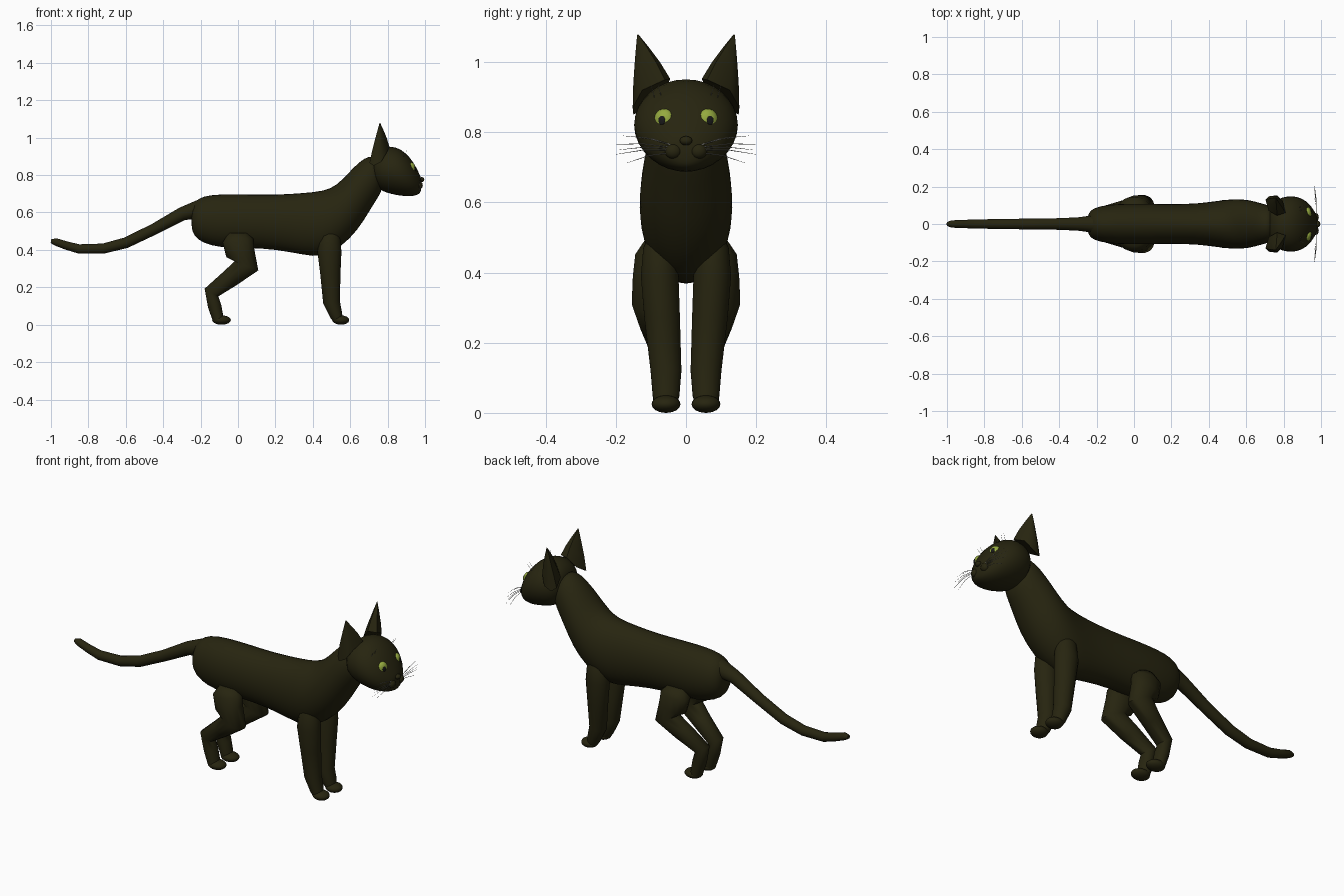
import bpy, bmesh, math
from mathutils import Vector

if "Cube" in bpy.data.objects:
    bpy.data.objects.remove(bpy.data.objects["Cube"])


def material(name, color):
    m = bpy.data.materials.new(name)
    m.use_nodes = True
    m.diffuse_color = (*color, 1)
    bsdf = m.node_tree.nodes["Principled BSDF"]
    bsdf.inputs["Base Color"].default_value = (*color, 1)
    bsdf.inputs["Roughness"].default_value = 0.8
    return m


FUR = material("dark fur", (0.02, 0.018, 0.005))
IRIS = material("green iris", (0.3, 0.4, 0.05))
PUPIL = material("black pupil", (0.01, 0.01, 0.01))
HAIR = material("grey whisker", (0.3, 0.3, 0.28))


def finish(name, bm, mat, angle=60, smooth=0):
    bmesh.ops.recalc_face_normals(bm, faces=bm.faces)
    me = bpy.data.meshes.new(name)
    bm.to_mesh(me)
    bm.free()
    me.materials.append(mat)
    ob = bpy.data.objects.new(name, me)
    bpy.context.collection.objects.link(ob)
    if smooth:
        ob.modifiers.new("Subdivision", "SUBSURF").levels = smooth
        ob.modifiers["Subdivision"].render_levels = smooth
    bpy.ops.object.select_all(action="DESELECT")
    ob.select_set(True)
    bpy.context.view_layer.objects.active = ob
    bpy.ops.object.shade_smooth_by_angle(angle=math.radians(angle))
    return ob


def loft(name, rings, mat=FUR, smooth=0, angle=60):
    """Skin rings of points and close both ends."""
    bm = bmesh.new()
    loops = [[bm.verts.new(p) for p in r] for r in rings]
    n = len(loops[0])
    for a, b in zip(loops, loops[1:]):
        for i in range(n):
            j = (i + 1) % n
            bm.faces.new((a[i], a[j], b[j], b[i]))
    bm.faces.new(loops[0])
    bm.faces.new(loops[-1])
    return finish(name, bm, mat, angle, smooth)


def oval(center, u, v, n=16):
    return [center + u * math.cos(2 * math.pi * i / n) + v * math.sin(2 * math.pi * i / n)
            for i in range(n)]


def section_body(name, sections):
    """Sections are (top x, top z, bottom x, bottom z, half width)."""
    rings = []
    for tx, tz, bx, bz, w in sections:
        top, bottom = Vector((tx, 0, tz)), Vector((bx, 0, bz))
        rings.append(oval((top + bottom) / 2, Vector((0, w, 0)), (top - bottom) / 2))
    return loft(name, rings, smooth=1)


def limb(name, path, side=1, n=14):
    """Path points are (x, y, z, radius in profile, radius across)."""
    pts = [Vector((x, y * side, z)) for x, y, z, _, _ in path]
    rings = []
    for i, p in enumerate(pts):
        t = (pts[min(i + 1, len(pts) - 1)] - pts[max(i - 1, 0)]).normalized()
        u = t.cross(Vector((0, 1, 0))).normalized()
        rings.append(oval(p, u * path[i][3], Vector((0, path[i][4], 0)), n))
    return loft(name, rings)


def ball(name, center, size, mat=FUR, turn=0):
    bm = bmesh.new()
    bmesh.ops.create_uvsphere(bm, u_segments=20, v_segments=12, radius=1)
    ob = finish(name, bm, mat)
    ob.location, ob.scale, ob.rotation_euler = center, size, (0, 0, turn)
    return ob


def hair(name, points, radius=0.0012):
    cu = bpy.data.curves.new(name, "CURVE")
    cu.dimensions = "3D"
    cu.bevel_depth = radius
    cu.bevel_resolution = 0
    sp = cu.splines.new("POLY")
    sp.points.add(len(points) - 1)
    for p, co in zip(sp.points, points):
        p.co = (*co, 1)
    sp.points[-1].radius = 0.3
    cu.materials.append(HAIR)
    bpy.context.collection.objects.link(bpy.data.objects.new(name, cu))


# Torso and neck
section_body("torso", [
    (-.25, .61, -.25, .52, .04), (-.235, .66, -.235, .47, .075), (-.19, .69, -.19, .435, .097),
    (-.1, .702, -.1, .408, .11), (.05, .7, .05, .408, .112), (.2, .697, .2, .4, .107),
    (.35, .708, .35, .37, .112), (.46, .718, .45, .355, .128), (.53, .75, .55, .41, .138),
    (.59, .815, .64, .5, .132), (.65, .877, .7, .6, .115), (.7, .905, .75, .68, .1),
    (.74, .9, .78, .73, .08)])

# Head
section_body("head", [
    (.72, .87, .72, .79, .06), (.732, .915, .732, .745, .105), (.77, .949, .765, .712, .138),
    (.82, .958, .82, .696, .153), (.87, .943, .87, .686, .152), (.918, .9, .922, .683, .128),
    (.95, .85, .952, .69, .093), (.973, .8, .973, .7, .056), (.982, .778, .98, .72, .03)])
ball("nose", (.982, 0, .776), (.014, .018, .013))

# Tail
limb("tail", [(x, 0, z, r, r) for x, z, r in [
    (-.2, .62, .05), (-.3, .592, .036), (-.45, .51, .03), (-.6, .438, .029), (-.72, .407, .027),
    (-.85, .405, .025), (-.92, .424, .022), (-.975, .443, .02), (-1, .447, .01)]])

# Ear outline at its base and its tip
ear_base = [(.703, .13, .865), (.725, .15, .85), (.765, .152, .87), (.795, .125, .92),
            (.81, .06, .95), (.765, .045, .952), (.72, .07, .9)]
ear_tip = Vector((.758, .138, 1.078))

for side, word in ((1, "left"), (-1, "right")):
    # Ears
    flip = Vector((1, side, 1))
    base = [Vector(p) for p in ear_base]
    mid = sum(base, Vector()) / len(base)
    rings = []
    for t, bulge in ((0, 1), (.35, 1.1), (.7, 1.2), (1, .05)):
        center = mid.lerp(ear_tip, t)
        k = bulge * (1 - t) if t < 1 else .03
        rings.append([(center + (p - mid) * k) * flip for p in base])
    loft(word + "_ear", rings, angle=50)

    # Front leg and paw
    limb(word + "_front_leg", [
        (.5, .07, .52, .03, .03), (.492, .075, .47, .055, .048), (.489, .075, .39, .064, .055),
        (.494, .068, .27, .054, .052), (.5, .057, .12, .045, .045), (.525, .057, .05, .034, .039),
        (.535, .057, .02, .025, .03)], side)
    ball(word + "_front_paw", (.55, .057 * side, .025), (.045, .041, .025))

    # Hind leg and paw
    limb(word + "_hind_leg", [
        (0, .08, .49, .05, .04), (0, .09, .45, .083, .056), (.012, .095, .385, .078, .058),
        (.045, .1, .315, .068, .056), (-.04, .082, .25, .05, .05), (-.142, .06, .172, .042, .041),
        (-.125, .058, .1, .036, .04), (-.105, .058, .025, .03, .036)], side)
    ball(word + "_hind_paw", (-.088, .057 * side, .025), (.05, .041, .025))

    # Eye and pupil
    ball(word + "_eye", (.927, .062 * side, .835), (.022, .03, .032), IRIS, .35 * side)
    ball(word + "_pupil", (.947, .069 * side, .834), (.004, .01, .013), PUPIL, .35 * side)

    # Muzzle pad
    ball(word + "_muzzle_pad", (.968, .036 * side, .746), (.02, .024, .022))

    # Whiskers
    for i, (y, z) in enumerate([(.18, .79), (.21, .765), (.2, .737), (.17, .712), (.14, .785), (.19, .75)]):
        start = Vector((.975, .045 * side, .755 + (z - .755) * .3))
        end = Vector((.965, y * side, z))
        hair(f"{word}_whisker_{i}", [start, start.lerp(end, .5) + Vector((.005, 0, .006)), end])
    for i, y in enumerate((.07, .09)):
        hair(f"{word}_brow_hair_{i}", [(.885, y * side, .9), (.905, (y + .01) * side, .935)])
